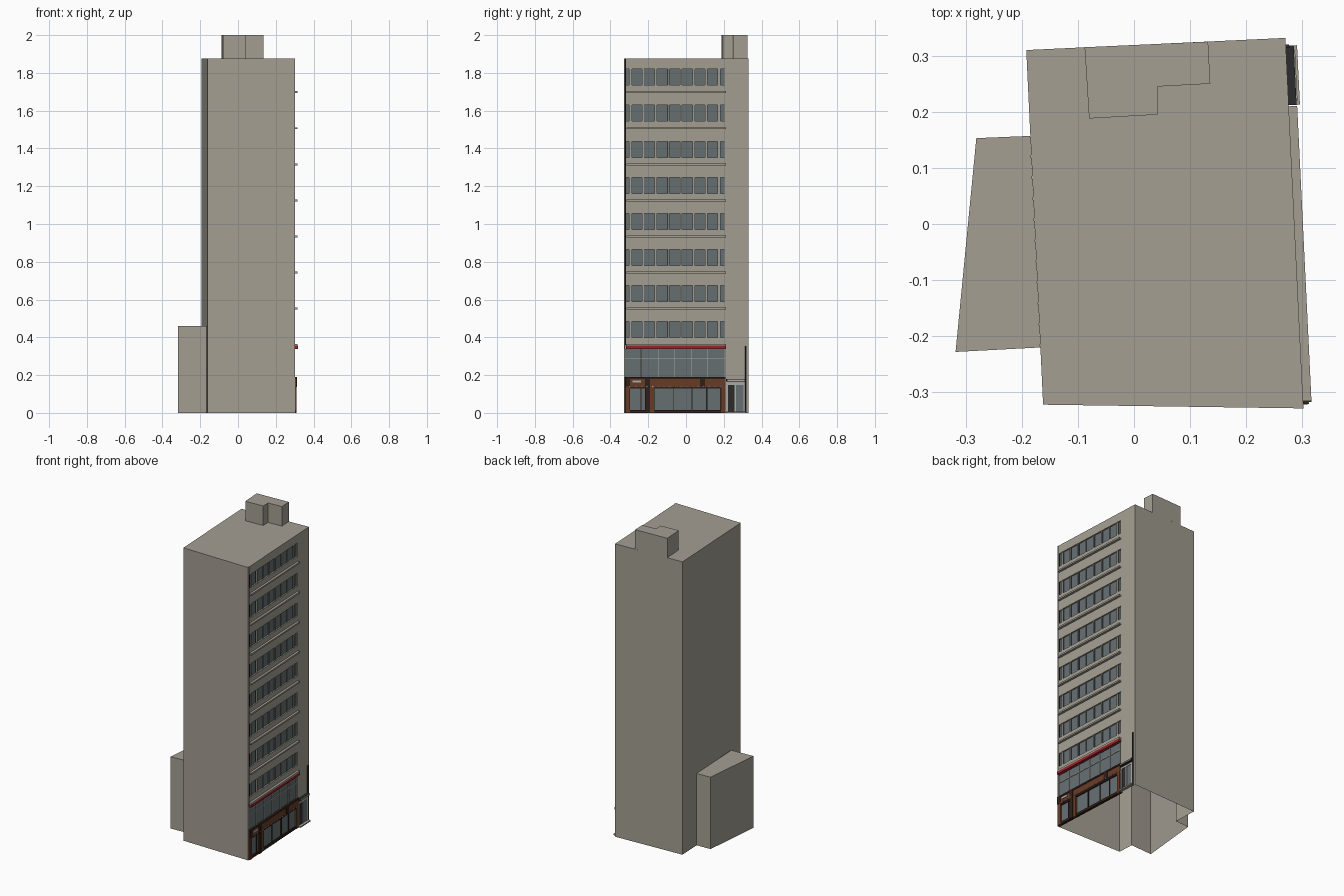
import bpy, bmesh, math
from mathutils import Matrix, Vector

cube = bpy.data.objects.get("Cube")
if cube:
    bpy.data.objects.remove(cube)


def material(name, *rgb):
    m = bpy.data.materials.new(name)
    m.use_nodes = True
    m.diffuse_color = (*rgb, 1)
    bsdf = m.node_tree.nodes["Principled BSDF"]
    bsdf.inputs["Base Color"].default_value = (*rgb, 1)
    bsdf.inputs["Roughness"].default_value = 0.9
    return m


STONE = material("beige stone", 0.37, 0.345, 0.29)
GLASS = material("blue grey glass", 0.13, 0.16, 0.17)
RED = material("red trim", 0.32, 0.015, 0.025)
BROWN = material("brown panel", 0.14, 0.045, 0.02)
DARK = material("dark brown", 0.03, 0.014, 0.009)
BLACK = material("dark metal", 0.025, 0.025, 0.025)
PALE = material("pale metal", 0.42, 0.41, 0.38)

# Street wall frame: local x points out of the wall, local y runs along it
STREET = Matrix.Translation((0.286, 0, 0)) @ Matrix.Rotation(0.0484, 4, 'Z')
DEPTH = 0.012          # depth of the recess that holds the glazing
Y0, Y1 = -0.322, 0.21  # ends of the glazed part
TOP, ANNEX_TOP, FLOOR = 1.875, 0.46, 0.191


def finish(name, bm, mat):
    mesh = bpy.data.meshes.new(name)
    bm.to_mesh(mesh)
    bm.free()
    mesh.materials.append(mat)
    ob = bpy.data.objects.new(name, mesh)
    bpy.context.collection.objects.link(ob)
    return ob


def boxes(name, mat, items):
    """Boxes on the street wall, each (out0, out1, along0, along1, z0, z1)."""
    bm = bmesh.new()
    for a, b, c, d, e, f in items:
        place = Matrix.Translation(((a + b) / 2, (c + d) / 2, (e + f) / 2))
        size = Matrix.Diagonal((b - a, d - c, f - e, 1))
        bmesh.ops.create_cube(bm, size=1, matrix=STREET @ place @ size)
    return finish(name, bm, mat)


def street(out, along):
    p = STREET @ Vector((out, along, 0))
    return p.x, p.y


def wall(bm, p, q, z0, z1):
    corners = [(*p, z0), (*q, z0), (*q, z1), (*p, z1)]
    bm.faces.new([bm.verts.new(c) for c in corners])


def cap(bm, outline, z):
    bm.faces.new([bm.verts.new((*p, z)) for p in outline])


# Tower and side annex share one hollow shell, open underneath
front_left, back_left = (-0.162, -0.322), (-0.192, 0.31)
join_front, join_back = (-0.167, -0.22), (-0.185, 0.157)
annex_back, annex_front = (-0.281, 0.153), (-0.318, -0.228)
tower = [front_left, street(0, -0.329), street(0, Y0), street(-DEPTH, Y0),
         street(-DEPTH, Y1), street(0, Y1), street(0, 0.332), back_left]
bm = bmesh.new()
for p, q in zip(tower, tower[1:]):
    wall(bm, p, q, 0, TOP)
wall(bm, back_left, front_left, ANNEX_TOP, TOP)
wall(bm, back_left, join_back, 0, ANNEX_TOP)
wall(bm, join_front, front_left, 0, ANNEX_TOP)
cap(bm, tower, TOP)
annex = [join_back, annex_back, annex_front, join_front]
for p, q in zip(annex, annex[1:]):
    wall(bm, p, q, 0, ANNEX_TOP)
cap(bm, annex, ANNEX_TOP)
bmesh.ops.remove_doubles(bm, verts=bm.verts, dist=1e-5)
finish("tower_shell", bm, STONE)

# Stair housing on the roof
house = [(-0.08, 0.188), (0.042, 0.195), (0.042, 0.245), (0.136, 0.25),
         (0.132, 0.325), (-0.088, 0.315)]
bm = bmesh.new()
for i, p in enumerate(house):
    wall(bm, p, house[(i + 1) % len(house)], TOP, 2)
cap(bm, house, 2)
bmesh.ops.remove_doubles(bm, verts=bm.verts, dist=1e-5)
finish("roof_housing", bm, STONE)

# Eight office floors: glass strip, posts, spandrels and ledges
glass, posts, spandrels, ledges, frames = [], [], [], [], []
PITCH, FIRST = 0.067, -0.294
for i in range(8):
    base = 0.361 + i * FLOOR
    sill, head = base + 0.037, base + 0.122
    above = TOP if i == 7 else base + FLOOR
    glass.append((-DEPTH, -0.009, Y0, Y1, sill, head))
    spandrels += [(-DEPTH, 0, Y0, Y1, base, sill),
                  (-DEPTH, 0, Y0, Y1, head, above)]
    ledges.append((-DEPTH, 0.015, -0.316, Y1, base - 0.005, base + 0.005))
    for k in range(8):
        y = FIRST + k * PITCH
        w = 0.006 if k in (0, 7) else 0.0035
        posts.append((-DEPTH, -0.003, y - w, y + w, sill, head))
        frames += [(-DEPTH, -0.007, y + s * (w + 0.0012) - 0.0012,
                    y + s * (w + 0.0012) + 0.0012, sill, head) for s in (-1, 1)]
    posts.append((-DEPTH, -0.003, Y1 - 0.006, Y1, sill, head))
boxes("office_windows", GLASS, glass)
boxes("window_posts", STONE, posts)
boxes("window_frames", BLACK, frames)
boxes("spandrels", STONE, spandrels)
boxes("floor_ledges", STONE, ledges)
boxes("corner_joint", BLACK, [(-DEPTH, 0.001, Y0, Y0 + 0.005, 0.36, TOP)])

# Upper shop floor: large glazing below a red band
boxes("red_band", RED, [(-DEPTH, 0.015, -0.318, Y1, 0.338, 0.356)])
boxes("upper_shop_glass", GLASS, [(-DEPTH, -0.004, Y0, Y1, 0.185, 0.338)])
bars = [(-0.006, 0, -0.235 + k * 0.0875 - 0.002, -0.235 + k * 0.0875 + 0.002,
         0.19, 0.338) for k in range(6)]
bars.append((-0.006, 0, Y0, Y1, 0.285, 0.289))
boxes("upper_shop_bars", PALE, bars)

# Street level shop front
boxes("shop_glass", GLASS, [(-DEPTH, -0.003, Y0, Y1, 0.015, 0.14)])
boxes("shop_fascia", BROWN, [(-DEPTH, 0.006, Y0, Y1, 0.138, 0.18)])
boxes("shop_piers", BROWN, [(-DEPTH, 0.007, y, y + 0.024, 0, 0.14)
                            for y in (Y0, -0.192, 0.184)])
boxes("shop_dark_trim", DARK,
      [(-DEPTH, 0.01, Y0, Y1, 0.18, 0.19), (-DEPTH, 0.005, Y0, Y1, 0, 0.016)]
      + [(-DEPTH, 0.01, y, y + 0.026, z, 0.185)
         for y, z in ((-0.218, 0), (0.075, 0.14), (Y0, 0.14))]
      + [(-DEPTH, 0.002, y, y + 0.004, 0.015, 0.14)
         for y in (-0.24, -0.07, 0.03, 0.11)]
      + [(-DEPTH, 0.004, Y0, Y1, 0.128, 0.138)])
boxes("fascia_lamps", PALE, [(0.006, 0.012, -0.3 + k * 0.03, -0.294 + k * 0.03,
                              0.138, 0.143) for k in range(17)])
boxes("blank_sign", PALE, [(0.006, 0.01, -0.285, -0.24, 0.16, 0.172)])

# Side entrance with step, canopy and drain pipe
boxes("entrance_frame", PALE,
      [(0, 0.006, y, y + 0.008, 0, 0.16) for y in (0.215, 0.256, 0.304)]
      + [(0, 0.006, 0.215, 0.312, 0.148, 0.16)])
boxes("entrance_door", BLACK, [(0, 0.003, 0.222, 0.257, 0.008, 0.15)])
boxes("entrance_panel", GLASS, [(0, 0.003, 0.263, 0.305, 0.008, 0.15)])
boxes("entrance_canopy", BLACK, [(0, 0.014, 0.212, 0.318, 0.166, 0.18)])
boxes("canopy_strip", PALE, [(0.014, 0.016, 0.22, 0.31, 0.17, 0.177)])
boxes("entrance_step", STONE, [(0, 0.02, 0.212, 0.318, 0, 0.008)])
boxes("drain_pipe", BLACK, [(0, 0.006, 0.314, 0.32, 0, 0.355)])
